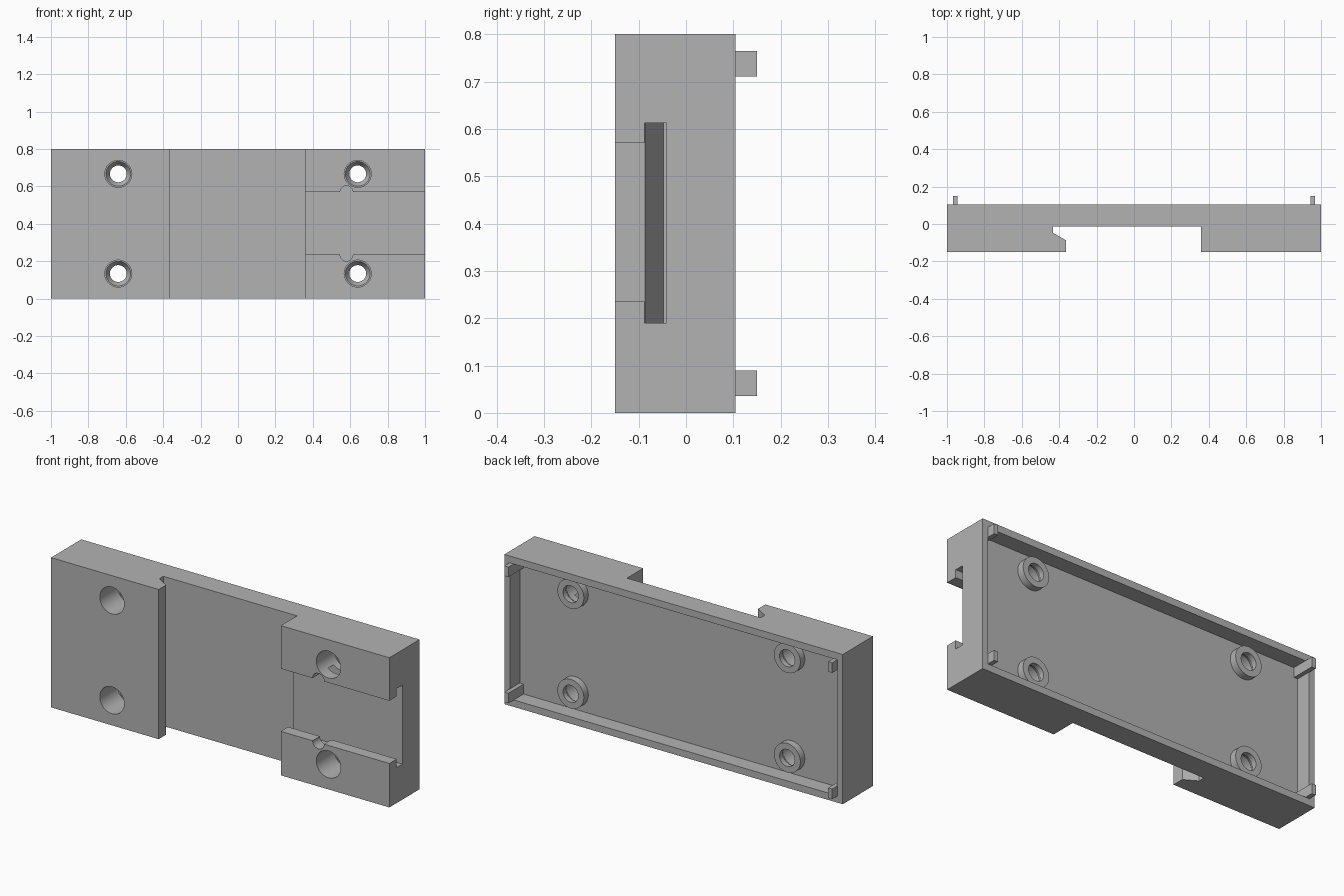
import bpy, bmesh, math
from mathutils import Matrix, Vector

if "Cube" in bpy.data.objects:
    bpy.data.objects.remove(bpy.data.objects["Cube"])

grey = bpy.data.materials.new("plain grey")
grey.diffuse_color = (0.45, 0.45, 0.45, 1)
grey.use_nodes = True
grey.node_tree.nodes["Principled BSDF"].inputs["Base Color"].default_value = grey.diffuse_color


def finish(bm, name):
    bmesh.ops.recalc_face_normals(bm, faces=bm.faces)
    me = bpy.data.meshes.new(name)
    bm.to_mesh(me)
    bm.free()
    me.materials.append(grey)
    ob = bpy.data.objects.new(name, me)
    bpy.context.collection.objects.link(ob)
    return ob


def box(name, x, y, z):
    bm = bmesh.new()
    bmesh.ops.create_cube(bm, size=1)
    for v in bm.verts:
        v.co = Vector([a + (b - a) * (c + 0.5) for (a, b), c in zip((x, y, z), v.co)])
    return finish(bm, name)


def extrude_z(name, pts, height):
    bm = bmesh.new()
    f = bm.faces.new([bm.verts.new((x, y, 0)) for x, y in pts])
    r = bmesh.ops.extrude_face_region(bm, geom=[f])
    bmesh.ops.translate(bm, vec=(0, 0, height),
                        verts=[v for v in r["geom"] if isinstance(v, bmesh.types.BMVert)])
    return finish(bm, name)


def lathe_y(name, prof, x, z, n=48):
    """Solid turned about a y-parallel axis; prof is (radius, y) pairs."""
    bm = bmesh.new()
    rings = [[bm.verts.new((x + r * math.cos(2 * math.pi * i / n), y,
                            z + r * math.sin(2 * math.pi * i / n))) for i in range(n)]
             for r, y in prof]
    for a, b in zip(rings, rings[1:]):
        for i in range(n):
            j = (i + 1) % n
            bm.faces.new((a[i], a[j], b[j], b[i]))
    bm.faces.new(rings[0])
    bm.faces.new(rings[-1])
    return finish(bm, name)


def combine(target, tool, op):
    m = target.modifiers.new(op, "BOOLEAN")
    m.operation, m.solver, m.object = op, "EXACT", tool
    bpy.context.view_layer.objects.active = target
    bpy.ops.object.modifier_apply(modifier=m.name)
    bpy.data.objects.remove(tool)


# Main plate with hooked rail channel, extruded upward
body = extrude_z("mount_body", [
    (-1, 0.105), (-1, -0.15), (-0.364, -0.15), (-0.364, -0.087), (-0.432, -0.048),
    (-0.432, -0.013), (0.358, -0.013), (0.358, -0.15), (1, -0.15), (1, 0.105)], 0.8)

# Shallow tray at the back
combine(body, box("tray_cutter", (-0.967, 0.967), (0.022, 0.2), (0.037, 0.763)), "DIFFERENCE")

# Clip slot in the right block: narrow mouth, wide groove, round notches
combine(body, box("mouth_cutter", (0.3, 1.1), (-0.2, -0.06), (0.235, 0.57)), "DIFFERENCE")
combine(body, box("groove_cutter", (0.3, 1.1), (-0.088, -0.041), (0.19, 0.612)), "DIFFERENCE")
for z in (0.235, 0.57):
    combine(body, lathe_y("notch_cutter", [(0.034, -0.2), (0.034, -0.065)], 0.58, z), "DIFFERENCE")

# Screw bosses with countersunk holes
for x in (-0.64, 0.64):
    for z in (0.134, 0.667):
        combine(body, lathe_y("boss", [(0.078, 0.01), (0.078, 0.06)], x, z), "UNION")
        combine(body, lathe_y("screw_cutter", [
            (0.072, -0.2), (0.072, 0.0), (0.066, 0.0), (0.045, 0.035), (0.045, 0.12)],
            x, z), "DIFFERENCE")

# Corner tabs standing out of the tray
for s in (-1, 1):
    for z in ((0.036, 0.09), (0.711, 0.764)):
        xs = sorted((s * 0.945, s * 0.969))
        combine(body, box("corner_tab", xs, (0.015, 0.15), z), "UNION")

bpy.ops.object.select_all(action="DESELECT")
body.select_set(True)
bpy.context.view_layer.objects.active = body
bpy.ops.object.shade_smooth_by_angle(angle=math.radians(25))
